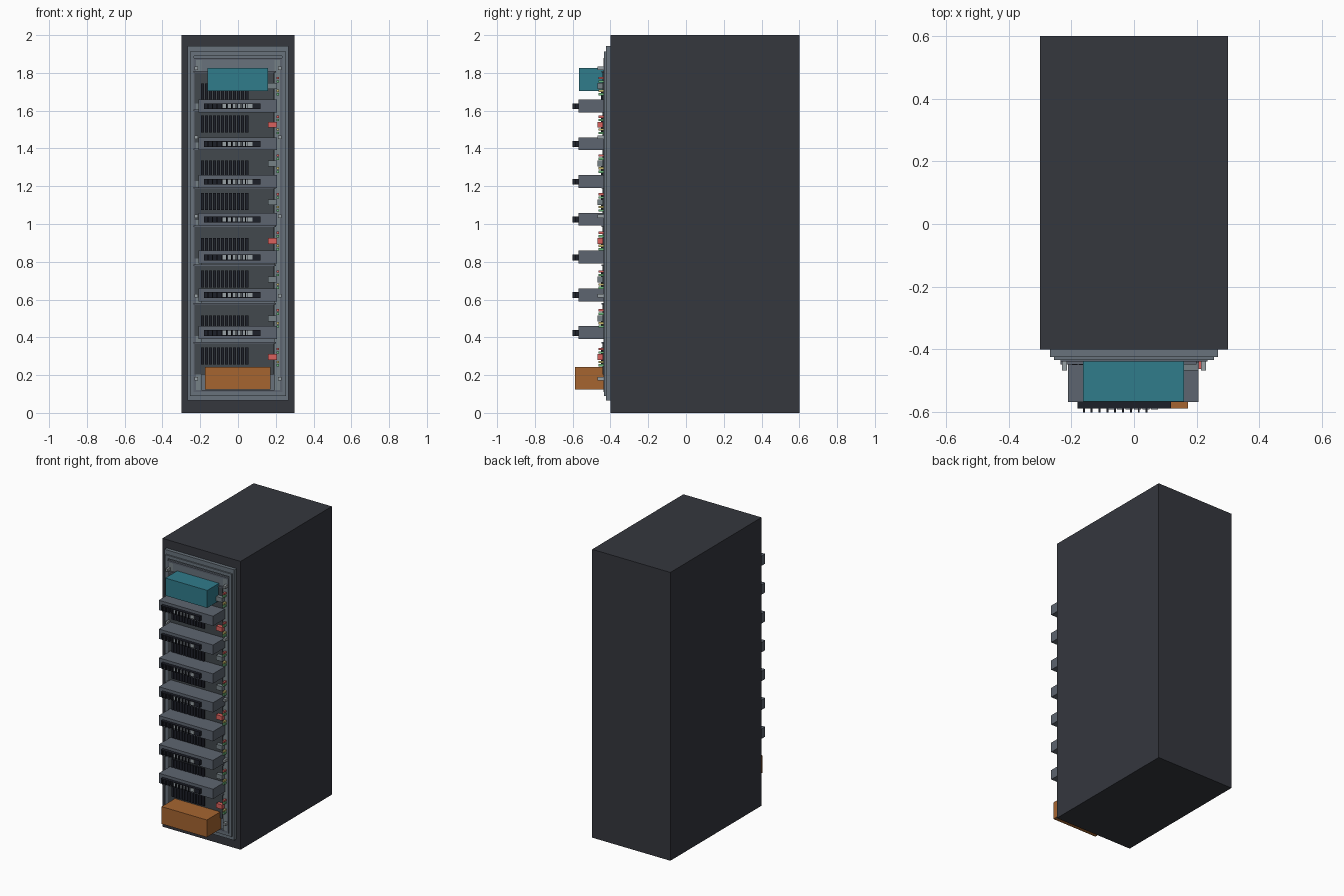
import bpy, bmesh
from mathutils import Matrix, Vector

if "Cube" in bpy.data.objects:
    bpy.data.objects.remove(bpy.data.objects["Cube"])


def mat(name, r, g, b):
    m = bpy.data.materials.new(name)
    m.diffuse_color = (r, g, b, 1)
    m.use_nodes = True
    m.node_tree.nodes["Principled BSDF"].inputs["Base Color"].default_value = m.diffuse_color
    return m


CASE = mat("case_dark", 0.035, 0.038, 0.048)
STEEL = mat("steel", 0.14, 0.17, 0.20)
RAIL = mat("rail_grey", 0.18, 0.22, 0.24)
SHELF = mat("shelf_grey", 0.11, 0.13, 0.16)
PANEL = mat("panel_dark", 0.055, 0.065, 0.075)
BLACK = mat("black", 0.012, 0.014, 0.022)
LIGHT = mat("light_grey", 0.32, 0.36, 0.38)
TEAL = mat("teal", 0.03, 0.2, 0.26)
ORANGE = mat("orange", 0.38, 0.13, 0.03)
RED = mat("red", 0.7, 0.12, 0.11)
GREEN = mat("green", 0.15, 0.5, 0.2)
YELLOW = mat("yellow", 0.6, 0.5, 0.15)


def boxes(name, spans, material):
    """One object made of boxes, each span = (x0, x1, y0, y1, z0, z1)."""
    bm = bmesh.new()
    for x0, x1, y0, y1, z0, z1 in spans:
        m = Matrix.Translation(((x0 + x1) / 2, (y0 + y1) / 2, (z0 + z1) / 2))
        m = m @ Matrix.Diagonal(Vector((x1 - x0, y1 - y0, z1 - z0, 1)))
        bmesh.ops.create_cube(bm, size=1, matrix=m)
    me = bpy.data.meshes.new(name)
    bm.to_mesh(me)
    bm.free()
    ob = bpy.data.objects.new(name, me)
    bpy.context.collection.objects.link(ob)
    me.materials.append(material)
    return ob


def frame(name, hx, z0, z1, w, y0, y1, material):
    """Rectangular border of width w."""
    boxes(name, [(-hx, -hx + w, y0, y1, z0, z1), (hx - w, hx, y0, y1, z0, z1),
                 (-hx + w, hx - w, y0, y1, z0, z0 + w),
                 (-hx + w, hx - w, y0, y1, z1 - w, z1)], material)


# Cabinet and stepped front surround
boxes("cabinet", [(-0.3, 0.3, -0.4, 0.6, 0, 2)], CASE)
boxes("front_plate", [(-0.268, 0.268, -0.424, -0.4, 0.065, 1.942)], STEEL)
frame("surround", 0.255, 0.09, 1.912, 0.022, -0.434, -0.424, STEEL)
frame("inner_surround", 0.235, 0.11, 1.88, 0.012, -0.438, -0.424, SHELF)
boxes("side_rails", [(s * 0.212 - 0.02, s * 0.212 + 0.02, -0.437, -0.424, 0.12, 1.87)
                     for s in (-1, 1)], RAIL)
boxes("header_panel", [(-0.225, 0.225, -0.436, -0.424, 1.81, 1.868)], STEEL)

# Rail bolts
boxes("rail_bolts", [(s * 0.221 - 0.008, s * 0.221 + 0.008, -0.468, -0.434, z - 0.009, z + 0.009)
                     for s in (-1, 1) for z in (0.18, 0.62, 1.04, 1.46, 1.825)], LIGHT)

# Eight equipment units with vents, latches and status lamps
for k in range(8):
    c = 0.3 + 0.205 * k
    boxes(f"unit_panel_{k}", [(-0.23, 0.19, -0.441, -0.424, c - 0.098, c + 0.07)], PANEL)
    boxes(f"unit_lip_{k}", [(-0.235, 0.2, -0.448, -0.424, c + 0.068, c + 0.076)], SHELF)
    vz = c - 0.035 * (k % 2)
    boxes(f"unit_vents_{k}", [(-0.197 + 0.0213 * i, -0.18 + 0.0213 * i, -0.45, -0.44,
                               vz - 0.045, vz + 0.045) for i in range(12)], BLACK)
    boxes(f"unit_latch_{k}", [(0.16, 0.206, -0.468, -0.44, c - 0.02, c + 0.011)],
          RED if k % 3 == 0 else RAIL)
    for n, (dz, m) in enumerate(((-0.048, GREEN), (-0.03, YELLOW), (0.02, GREEN), (0.038, RED))):
        boxes(f"status_lamp_{k}_{n}", [(0.205, 0.217, -0.463, -0.436,
                                        c + dz - 0.006, c + dz + 0.006)], m)

# Seven protruding shelves with a port strip, pins and buttons
for k in range(7):
    z = 0.425 + 0.2 * k
    boxes(f"shelf_{k}", [(-0.21, 0.206, -0.568, -0.43, z - 0.034, z + 0.034)], SHELF)
    boxes(f"port_strip_{k}", [(-0.18, 0.118, -0.588, -0.566, z - 0.017, z + 0.014)], BLACK)
    boxes(f"port_pins_{k}", [(-0.163 + 0.025 * i, -0.157 + 0.025 * i, -0.602, -0.587,
                              z - 0.017, z + 0.014) for i in range(9)], BLACK)
    boxes(f"buttons_{k}", [(-0.081 + 0.027 * i, -0.059 + 0.027 * i, -0.591, -0.585,
                            z - 0.012, z + 0.01) for i in range(6)], LIGHT)

# Coloured modules at top and bottom
boxes("top_module", [(-0.162, 0.16, -0.566, -0.434, 1.703, 1.825)], TEAL)
boxes("bottom_module", [(-0.175, 0.172, -0.588, -0.434, 0.124, 0.244)], ORANGE)
